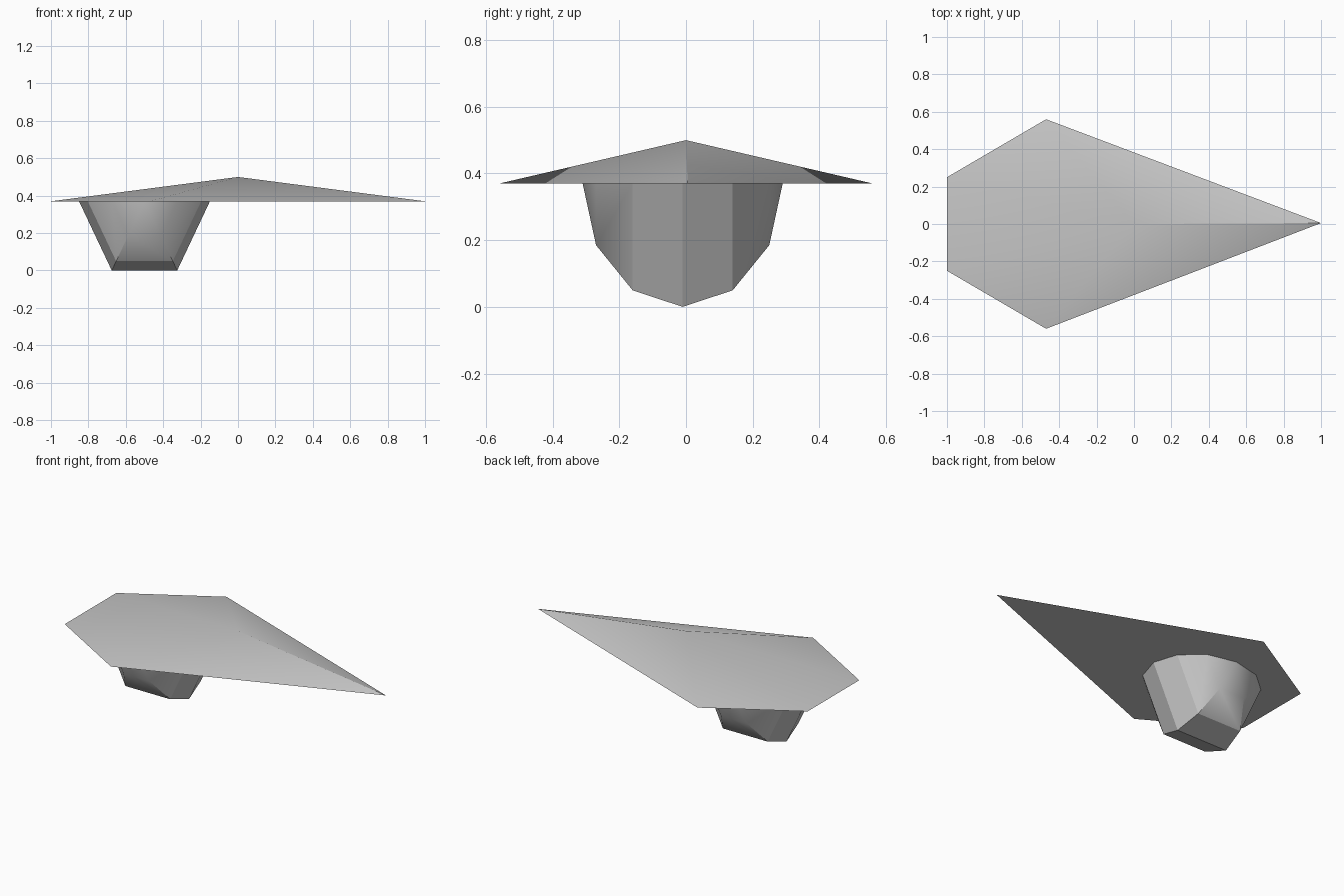
import bpy
import bmesh
from math import radians, sin, cos

cube = bpy.data.objects.get("Cube")
if cube:
    bpy.data.objects.remove(cube)

GREY = (0.57, 0.57, 0.57, 1)
grey = bpy.data.materials.new("plain grey")
grey.use_nodes = True
grey.diffuse_color = GREY
grey.node_tree.nodes["Principled BSDF"].inputs["Base Color"].default_value = GREY

RIM_Z = 0.37


def add_part(name, bm):
    """Turn a bmesh into a grey object, smooth except at sharp edges."""
    bmesh.ops.remove_doubles(bm, verts=bm.verts, dist=0.0005)
    bmesh.ops.recalc_face_normals(bm, faces=bm.faces)
    mesh = bpy.data.meshes.new(name)
    bm.to_mesh(mesh)
    bm.free()
    obj = bpy.data.objects.new(name, mesh)
    bpy.context.collection.objects.link(obj)
    mesh.materials.append(grey)
    bpy.ops.object.select_all(action='DESELECT')
    obj.select_set(True)
    bpy.context.view_layer.objects.active = obj
    bpy.ops.object.shade_smooth_by_angle(angle=radians(30))
    return obj


# Deck: a pointed five-sided outline rising to a low peak
bm = bmesh.new()
outline = [(1, 0.005), (-0.47, 0.56), (-1, 0.25), (-1, -0.25), (-0.47, -0.56)]
rim = [bm.verts.new((x, y, RIM_Z)) for x, y in outline]
peak = bm.verts.new((0, 0, 0.5))
bm.faces.new(rim)
for a, b in zip(rim, rim[1:] + rim[:1]):
    bm.faces.new((a, b, peak))
add_part("deck", bm)

# Pod: lower half of a faceted ball, six sides around its crosswise axis
bm = bmesh.new()
sections = []
for step in range(7):
    t = radians(30 * step - 90)
    c = cos(t)
    y = -0.01 + 0.30 * sin(t)
    section = [(-0.35, 0), (-0.175, RIM_Z), (0.175, RIM_Z), (0.35, 0)]
    sections.append([bm.verts.new((-0.5 + dx * c, y, RIM_Z - drop * c))
                     for dx, drop in section])
for s, n in zip(sections, sections[1:]):
    for i in range(3):
        bm.faces.new((s[i], s[i + 1], n[i + 1], n[i]))
add_part("pod", bm)
